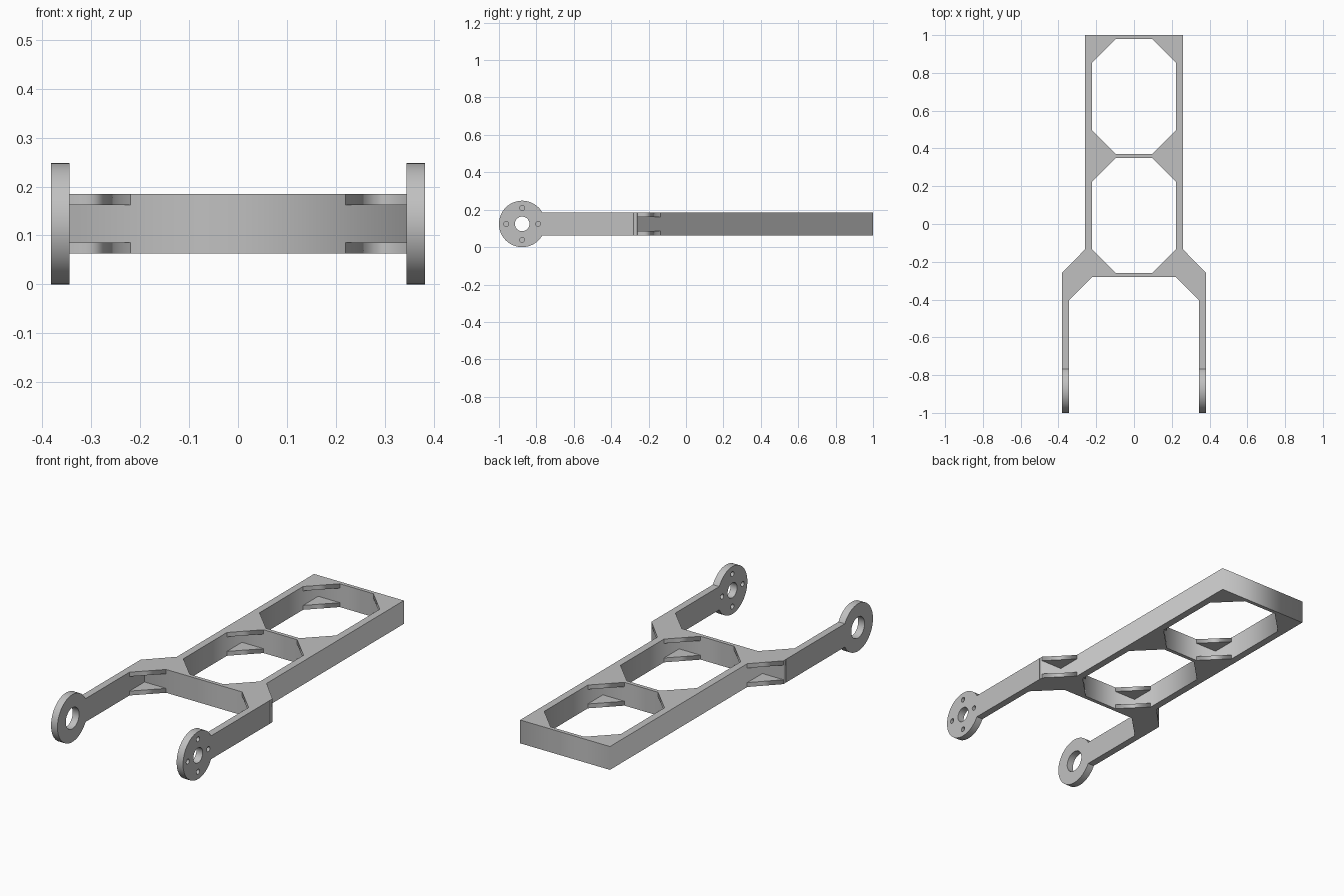
import bpy, bmesh
from math import pi, cos, sin, asin
from mathutils import Matrix

if "Cube" in bpy.data.objects:
    bpy.data.objects.remove(bpy.data.objects["Cube"])

grey = bpy.data.materials.new("light_grey")
grey.use_nodes = True
colour = (0.53, 0.53, 0.53, 1)
grey.diffuse_color = colour
grey.node_tree.nodes["Principled BSDF"].inputs["Base Color"].default_value = colour

# Heights and plan sizes
BOTTOM, TOP, PLATE = 0.063, 0.185, 0.023
IN, OUT = 0.222, 0.26            # side rail faces
ARM_IN, ARM_OUT = 0.345, 0.382   # arm faces
FRONT, BACK, BAR = -0.28, 1.0, 0.02
LEG = 0.125                      # gusset size
RADIUS, HUB_Y, HUB_Z = 0.124, -0.876, 0.124
TO_SIDE = Matrix(((0, 0, 1, 0), (1, 0, 0, 0), (0, 1, 0, 0), (0, 0, 0, 1)))


def extrude(name, loops, low, high, matrix=Matrix()):
    """Extrude an outline, with any further loops as holes, from low to high."""
    curve = bpy.data.curves.new(name, "CURVE")
    curve.dimensions, curve.fill_mode = "2D", "BOTH"
    curve.extrude = (high - low) / 2
    for loop in loops:
        spline = curve.splines.new("POLY")
        spline.points.add(len(loop) - 1)
        for point, (a, b) in zip(spline.points, loop):
            point.co = (a, b, 0, 1)
        spline.use_cyclic_u = True
    temp = bpy.data.objects.new(name + "_outline", curve)
    bpy.context.collection.objects.link(temp)
    bpy.context.view_layer.update()
    mesh = bpy.data.meshes.new_from_object(
        temp.evaluated_get(bpy.context.evaluated_depsgraph_get()))
    bpy.data.objects.remove(temp)
    bm = bmesh.new()
    bm.from_mesh(mesh)
    bmesh.ops.remove_doubles(bm, verts=bm.verts, dist=1e-5)
    bm.transform(matrix @ Matrix.Translation((0, 0, (low + high) / 2)))
    bmesh.ops.recalc_face_normals(bm, faces=bm.faces)
    bm.to_mesh(mesh)
    bm.free()
    mesh.name = name
    mesh.materials.clear()
    mesh.materials.append(grey)
    obj = bpy.data.objects.new(name, mesh)
    bpy.context.collection.objects.link(obj)
    return obj


def rect(x, y0, y1):
    return [(-x, y0), (x, y0), (x, y1), (-x, y1)]


def arc(a, b, radius, start=0, end=2 * pi, steps=64, closed=True):
    count = steps if closed else steps + 1
    return [(a + radius * cos(start + (end - start) * i / steps),
             b + radius * sin(start + (end - start) * i / steps)) for i in range(count)]


# Ladder frame: side rails and cross bars, the front bar reaching out to the arms
cells = [(FRONT + BAR, 0.35), (0.37, BACK - BAR)]
outline = [(-ARM_OUT, FRONT), (ARM_OUT, FRONT), (ARM_OUT, FRONT + BAR), (OUT, FRONT + BAR),
           (OUT, BACK), (-OUT, BACK), (-OUT, FRONT + BAR), (-ARM_OUT, FRONT + BAR)]
extrude("frame", [outline] + [rect(IN, *cell) for cell in cells], BOTTOM, TOP)

# Triangular gussets: corner x, corner y, direction along x and y
corners = [(ARM_IN, FRONT, -1, -1, "arm_inner_gusset"),
           (OUT, FRONT + BAR, 1, 1, "arm_outer_gusset")]
for y0, y1 in cells:
    corners += [(IN, y0, -1, 1, "cell_front_gusset"), (IN, y1, -1, -1, "cell_back_gusset")]
for x, y, dx, dy, name in corners:
    leg_x = ARM_OUT - OUT if dx > 0 else LEG
    for side, label in ((1, "left"), (-1, "right")):
        tri = [(side * x, y), (side * (x + dx * leg_x), y), (side * x, y + dy * LEG)]
        for low, level in ((BOTTOM, "lower"), (TOP - PLATE, "upper")):
            extrude(f"{label}_{level}_{name}", [tri], low, low + PLATE)

# Arms ending in round hubs; the left hub has bolt holes, the right a wider bore
half = asin((TOP - HUB_Z) / RADIUS)
arm = arc(HUB_Y, HUB_Z, RADIUS, half, 2 * pi - half, 72, False)
arm += [(FRONT, BOTTOM), (FRONT, TOP)]
bolts = [arc(HUB_Y + 0.085 * cos(k * pi / 2), HUB_Z + 0.085 * sin(k * pi / 2), 0.013, steps=24)
         for k in range(4)]
arms = [extrude("left_arm", [arm, arc(HUB_Y, HUB_Z, 0.039)] + bolts, ARM_IN, ARM_OUT, TO_SIDE),
        extrude("right_arm", [arm, arc(HUB_Y, HUB_Z, 0.055)], -ARM_OUT, -ARM_IN, TO_SIDE)]
for obj in arms:
    bpy.ops.object.select_all(action="DESELECT")
    obj.select_set(True)
    bpy.context.view_layer.objects.active = obj
    bpy.ops.object.shade_smooth_by_angle(angle=0.5)
